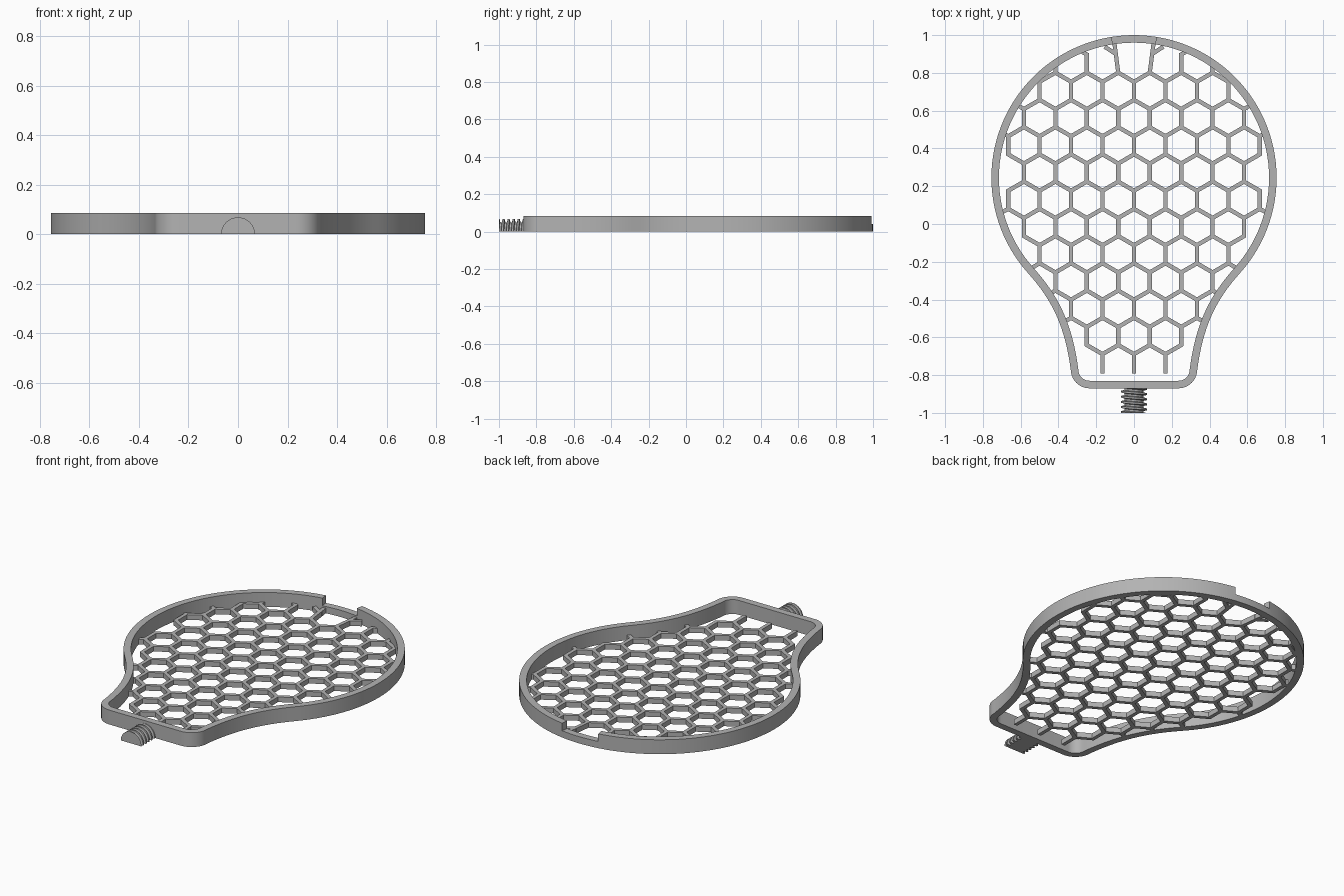
import bpy, bmesh, math
from mathutils import Vector

cube = bpy.data.objects.get("Cube")
if cube:
    bpy.data.objects.remove(cube, do_unlink=True)

grey = bpy.data.materials.new("plain_grey")
grey.use_nodes = True
grey.diffuse_color = (0.45, 0.45, 0.45, 1)
grey.node_tree.nodes["Principled BSDF"].inputs["Base Color"].default_value = (0.45, 0.45, 0.45, 1)

HEIGHT, RIM, NOTCH_Z = 0.085, 0.04, 0.04
CELL, STRUT, GRID_Z = 0.1665, 0.022, 0.03


def finish(bm, name, smooth=False):
    """Turn a bmesh into a grey object."""
    bmesh.ops.remove_doubles(bm, verts=bm.verts, dist=1e-5)
    bmesh.ops.recalc_face_normals(bm, faces=bm.faces)
    mesh = bpy.data.meshes.new(name)
    bm.to_mesh(mesh)
    bm.free()
    mesh.materials.append(grey)
    obj = bpy.data.objects.new(name, mesh)
    bpy.context.collection.objects.link(obj)
    if smooth:
        bpy.ops.object.select_all(action='DESELECT')
        obj.select_set(True)
        bpy.context.view_layer.objects.active = obj
        bpy.ops.object.shade_smooth_by_angle(angle=math.radians(30))
    return obj


def prism(bm, points, z0, z1):
    """Upright prism over a flat polygon."""
    low = [bm.verts.new((p[0], p[1], z0)) for p in points]
    top = [bm.verts.new((p[0], p[1], z1)) for p in points]
    bm.faces.new(low[::-1])
    bm.faces.new(top)
    for i in range(len(points)):
        j = (i + 1) % len(points)
        bm.faces.new((low[i], low[j], top[j], top[i]))


def arc(cx, cy, r, start, end, n):
    angles = [math.radians(start + (end - start) * i / n) for i in range(n + 1)]
    return [Vector((cx + r * math.cos(a), cy + r * math.sin(a))) for a in angles]


# Half outline of the rim: round head, flared neck, rounded foot
head = arc(0, 0.245, 0.755, 90, -42, 44)
foot = arc(0.235, -0.77, 0.1, 0, -90, 10)
p0, p3 = head[-1], foot[0]
p1 = p0 + Vector((-0.67, -0.743)) * 0.2
p2 = p3 + Vector((0.03, 0.22))
neck = []
for i in range(1, 16):
    t = i / 16
    neck.append(p0 * (1 - t) ** 3 + p1 * 3 * t * (1 - t) ** 2 + p2 * 3 * t * t * (1 - t) + p3 * t ** 3)
outer_half = head + neck + foot

# Inner outline, offset along the normals
inner_half = []
for i, p in enumerate(outer_half):
    before = outer_half[i - 1] if i else Vector((-outer_half[1].x, outer_half[1].y))
    after = outer_half[i + 1] if i + 1 < len(outer_half) else p - Vector((0.016, 0))
    d = (after - before).normalized()
    inner_half.append(p + Vector((d.y, -d.x)) * RIM)


def mirrored(half):
    return half + [Vector((-p.x, p.y)) for p in reversed(half[1:])]


# Rim
bm = bmesh.new()
loops = []
for outline, z in ((outer_half, 0), (outer_half, HEIGHT), (inner_half, HEIGHT), (inner_half, 0)):
    loops.append([bm.verts.new((p.x, p.y, z)) for p in mirrored(outline)])
count = len(loops[0])
for a in range(4):
    b = (a + 1) % 4
    for i in range(count):
        j = (i + 1) % count
        bm.faces.new((loops[a][i], loops[a][j], loops[b][j], loops[b][i]))
rim = finish(bm, "rim")

# Notch in the back of the rim
bm = bmesh.new()
prism(bm, [(-0.108, 0.92), (0.108, 0.92), (0.124, 1.03), (-0.124, 1.03)], NOTCH_Z, 0.15)
cutter = finish(bm, "notch_cutter")
cutter.hide_render = True
cut = rim.modifiers.new("notch", 'BOOLEAN')
cut.operation = 'DIFFERENCE'
cut.solver = 'EXACT'
cut.object = cutter
bpy.context.view_layer.update()
cut_mesh = bpy.data.meshes.new_from_object(rim.evaluated_get(bpy.context.evaluated_depsgraph_get()))
rim.modifiers.clear()
rim.data = cut_mesh
bpy.data.objects.remove(cutter, do_unlink=True)
bpy.ops.object.select_all(action='DESELECT')
rim.select_set(True)
bpy.context.view_layer.objects.active = rim
bpy.ops.object.shade_smooth_by_angle(angle=math.radians(30))


# Honeycomb grid
def inside(p):
    """Is the point within the inner outline?"""
    for a, b in zip(inner_half, inner_half[1:]):
        if b.y <= p.y <= a.y and a.y > b.y:
            return abs(p.x) < a.x + (b.x - a.x) * (a.y - p.y) / (a.y - b.y)
    return False


def strut(bm, a, b):
    """Flat bar whose ends reach the mitred corner of the neighbours."""
    d = (b - a).normalized()
    n = Vector((-d.y, d.x)) * STRUT / 2
    e = d * STRUT / 2 * math.tan(math.radians(30))
    prism(bm, [a - e - n, b + e - n, b + e + n, a - e + n], 0, GRID_Z)


def add_edge(bm, a, b):
    """Add a cell edge, trimmed where it runs into the rim."""
    mid = (a + b) / 2
    if abs(mid.x) < 0.1 and mid.y > 0.83:
        return
    if not inside(a):
        a, b = b, a
    if not inside(a):
        return
    if not inside(b):
        if inside(mid):
            return
        d = (b - a).normalized()
        end = a.copy()
        while inside(end):
            end += d * 0.004
        b = end + d * 0.01
    strut(bm, a, b)


bm = bmesh.new()
side = CELL / math.sqrt(3)
for row in range(-1, 12):
    y = 0.705 - row * side * 1.5
    for col in range(-6, 7):
        x = (col + 0.5 * (row % 2)) * CELL
        top = Vector((x, y + side / 2))
        add_edge(bm, Vector((x, y - side / 2)), top)
        for s in (-1, 1):
            add_edge(bm, top, top + Vector((s * CELL / 2, side / 2)))
# Splayed bars beside the notch
for s in (-1, 1):
    strut(bm, Vector((s * 0.084, 0.805)), Vector((s * 0.104, 0.96)))
    strut(bm, Vector((s * 0.096, 0.9)), Vector((s * 0.15, 0.935)))
finish(bm, "honeycomb_grid")

# Half-round threaded stud at the foot
bm = bmesh.new()
Y0, Y1, PITCH, STEPS = -1.0, -0.86, 0.027, 24
ROOT, CREST = 0.05, 0.068
profile = []
for turn in range(-1, 7):
    for part, r in ((0, ROOT), (0.35, ROOT), (0.5, CREST), (0.85, CREST)):
        profile.append((Y0 + (turn + part) * PITCH, r))
rows = []
for k in range(STEPS + 1):
    a = math.pi * k / STEPS
    ring = [(Y0, 0)]
    ring += [(min(max(y + PITCH * k / STEPS / 2, Y0), Y1), r) for y, r in profile]
    ring.append((Y1, 0))
    rows.append([bm.verts.new((r * math.cos(a), y, r * math.sin(a))) for y, r in ring])
for ra, rb in list(zip(rows, rows[1:])) + [(rows[-1], rows[0])]:
    for i in range(len(ra) - 1):
        bm.faces.new((ra[i], ra[i + 1], rb[i + 1], rb[i]))
bmesh.ops.dissolve_degenerate(bm, dist=1e-5, edges=bm.edges)
finish(bm, "threaded_stud", smooth=True)
